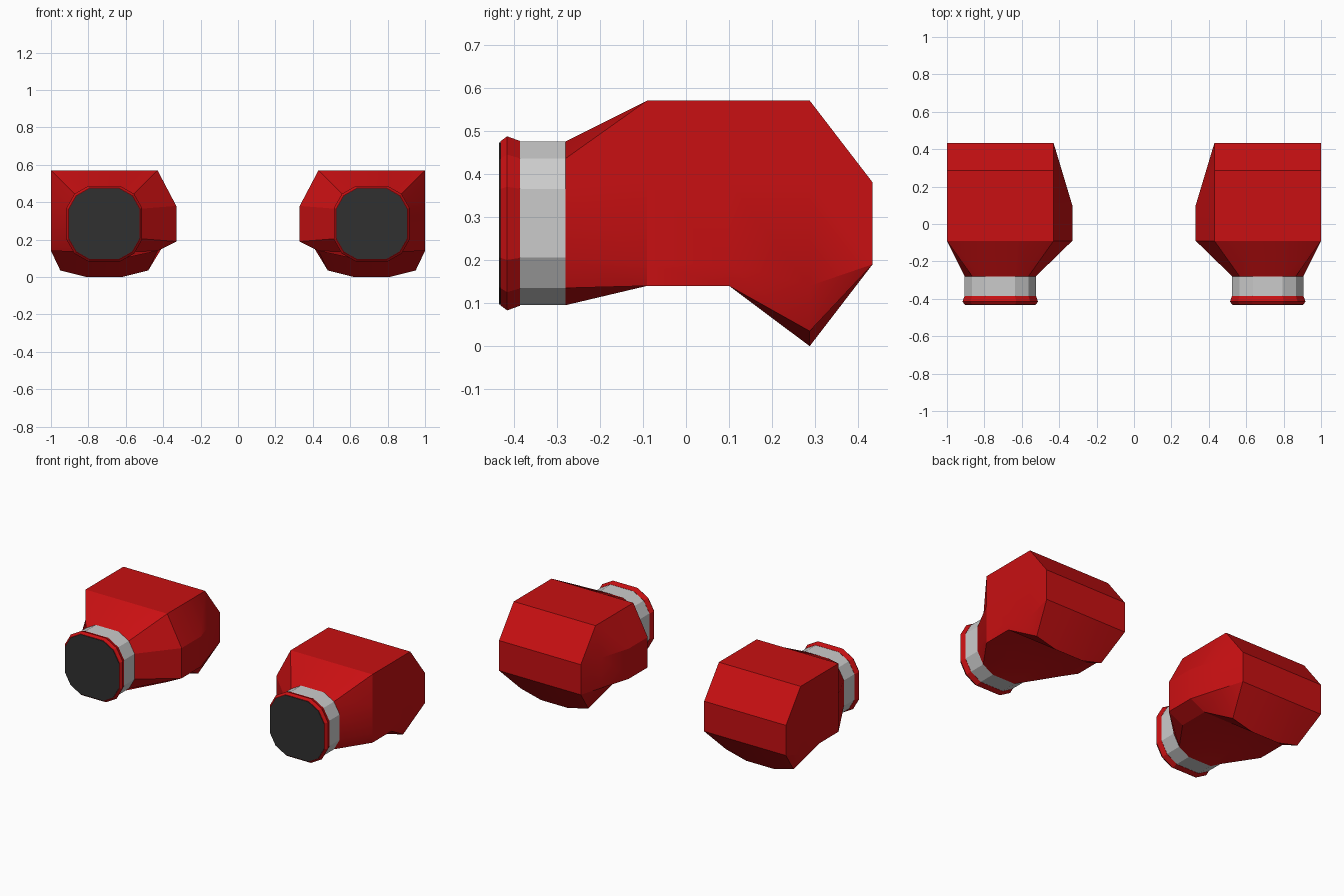
import bpy, bmesh, math

if "Cube" in bpy.data.objects:
    bpy.data.objects.remove(bpy.data.objects["Cube"])

CX, CZ = 0.715, 0.285          # axis of the round neck


def material(name, rgb):
    m = bpy.data.materials.new(name)
    m.diffuse_color = (*rgb, 1)
    m.use_nodes = True
    m.node_tree.nodes["Principled BSDF"].inputs["Base Color"].default_value = m.diffuse_color
    return m


red = material("red", (0.58, 0.005, 0.006))
dark = material("dark", (0.03, 0.03, 0.03))


def ring(r, y):
    """Twelve-sided rounded square around the neck axis."""
    a, b = 0.42, 0.79
    pts = [(-a, 1), (a, 1), (b, b), (1, a), (1, -a), (b, -b),
           (a, -1), (-a, -1), (-b, -b), (-1, -a), (-1, a), (-b, b)]
    return [(CX + x * r, y, CZ + z * r) for x, z in pts]


def slab(y, top, side, inner, low_side, low_corner, bottom, outer_low, inset):
    """Body section: same twelve points, bulging toward the inner side."""
    pts = [(.62, top), (.81, top), (1, top), (1, side), (1, outer_low),
           (1 - inset, low_corner), (.81, bottom), (.62, bottom),
           (.43 + inset, low_corner), (inner, low_side), (inner, side), (.43, top)]
    return [(x, y, z) for x, z in pts]


def loft(name, sections, mat=None):
    bm = bmesh.new()
    rows = [[bm.verts.new(p) for p in s] for s in sections]
    n = len(rows[0])
    for a, b in zip(rows, rows[1:]):
        for i in range(n):
            j = (i + 1) % n
            bm.faces.new((a[i], a[j], b[j], b[i]))
    bm.faces.new(rows[0])
    bm.faces.new(rows[-1][::-1])
    bmesh.ops.remove_doubles(bm, verts=bm.verts, dist=0.0005)
    bmesh.ops.recalc_face_normals(bm, faces=bm.faces)
    me = bpy.data.meshes.new(name)
    bm.to_mesh(me)
    bm.free()
    ob = bpy.data.objects.new(name, me)
    bpy.context.collection.objects.link(ob)
    if mat:
        me.materials.append(mat)
    # the second pod is a mirror image
    mod = ob.modifiers.new("mirror", 'MIRROR')
    mod.use_mirror_merge = False
    bpy.ops.object.select_all(action='DESELECT')
    bpy.context.view_layer.objects.active = ob
    ob.select_set(True)
    bpy.ops.object.shade_smooth_by_angle(angle=math.radians(20))
    return ob


# main housing with flared front, inner bulge and drooping lower lip
loft("pod_body", [
    ring(.19, -.28),
    slab(-.09, .57, .38, .33, .19, .14, .14, .19, 0),
    slab(.10, .57, .38, .33, .19, .14, .14, .19, 0),
    slab(.287, .57, .38, .386, .19, .035, 0, .14, .05),
    slab(.433, .38, .38, .43, .19, .19, .19, .19, 0),
], red)

# pale collar around the neck
loft("neck_band", [ring(.19, -.385), ring(.19, -.28)])

# flared red lip at the front
loft("front_rim", [ring(.19, -.431), ring(.202, -.415), ring(.191, -.385)], red)

# dark disc closing the front
loft("front_cap", [ring(.188, -.434), ring(.188, -.425)], dark)
